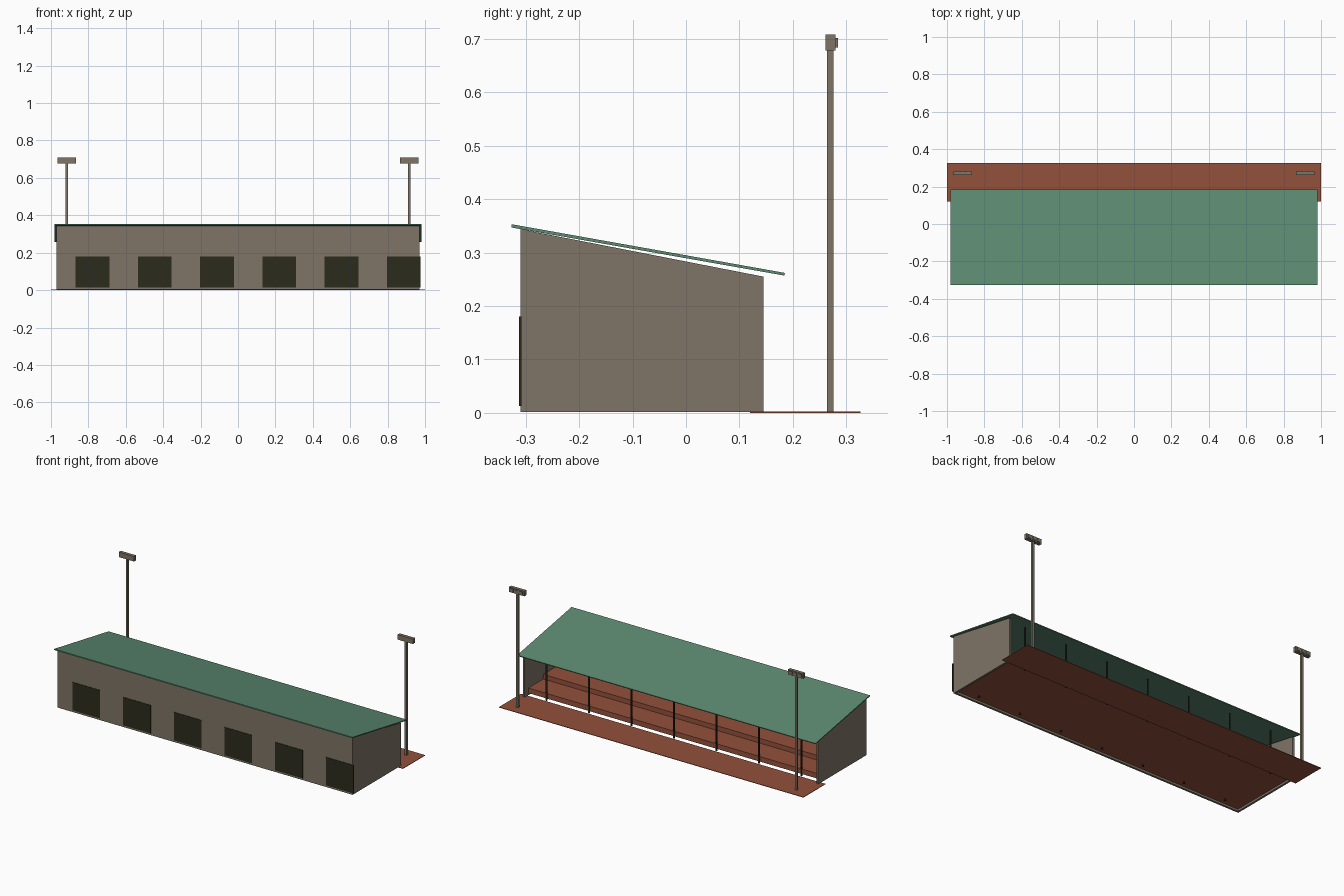
import bpy, bmesh, math

if "Cube" in bpy.data.objects:
    bpy.data.objects.remove(bpy.data.objects["Cube"])


def material(name, rgb):
    def lin(c):
        c /= 255
        return c / 12.92 if c <= 0.04045 else ((c + 0.055) / 1.055) ** 2.4
    m = bpy.data.materials.new(name)
    m.diffuse_color = (*[lin(c) for c in rgb], 1)
    m.use_nodes = True
    m.node_tree.nodes["Principled BSDF"].inputs["Base Color"].default_value = m.diffuse_color
    return m


TAUPE = material("taupe_wall", (126, 117, 102))
GREEN = material("green_roof", (93, 138, 114))
BRICK = material("brick_red", (147, 81, 60))
DARK = material("dark_opening", (43, 43, 29))


def prism(name, profile, x0, x1, mat):
    """Extrude a (y, z) profile along x."""
    bm = bmesh.new()
    face = bm.faces.new([bm.verts.new((x0, y, z)) for y, z in profile])
    ext = bmesh.ops.extrude_face_region(bm, geom=[face])
    verts = [v for v in ext["geom"] if isinstance(v, bmesh.types.BMVert)]
    bmesh.ops.translate(bm, verts=verts, vec=(x1 - x0, 0, 0))
    bmesh.ops.recalc_face_normals(bm, faces=bm.faces)
    me = bpy.data.meshes.new(name)
    bm.to_mesh(me)
    bm.free()
    me.materials.append(mat)
    ob = bpy.data.objects.new(name, me)
    bpy.context.collection.objects.link(ob)
    return ob


def box(name, x0, x1, y0, y1, z0, z1, mat):
    return prism(name, [(y0, z0), (y1, z0), (y1, z1), (y0, z1)], x0, x1, mat)


# paved apron along the open side
box("apron", -1, 1, 0.12, 0.327, 0, 0.003, BRICK)

# back wall and sloping end walls
box("back_wall", -0.97, 0.97, -0.31, -0.298, 0.002, 0.342, TAUPE)
for x0, x1 in ((-0.97, -0.958), (0.958, 0.97)):
    prism("end_wall", [(-0.31, 0.002), (0.145, 0.002), (0.145, 0.255), (-0.31, 0.344)],
          x0, x1, TAUPE)

# single-pitch roof sheet
prism("roof", [(-0.327, 0.347), (0.184, 0.257), (0.185, 0.262), (-0.326, 0.353)],
      -0.98, 0.98, GREEN)

# openings on the outer face of the back wall
for i in range(6):
    x = -0.868 + 0.3328 * i
    box("back_opening", x, x + 0.18, -0.3125, -0.3075, 0.013, 0.18, DARK)

# stepped terrace blocks, raised slightly clear of the ground
for i in range(3):
    y = 0.11 - 0.14 * i
    box("terrace_step", -0.958, 0.958, max(y - 0.14, -0.298), y,
        0.014, 0.044 + 0.028 * i, BRICK)

# two rows of slim roof posts
for y, top in ((0.112, 0.26), (-0.26, 0.332)):
    for i in range(-3, 4):
        x = i * 0.279
        box("roof_post", x - 0.0035, x + 0.0035, y - 0.0035, y + 0.0035,
            0.003, top, DARK)

# floodlight masts with lamp heads
for s in (-1, 1):
    x = s * 0.916
    box("light_mast", x - 0.006, x + 0.006, 0.264, 0.276, 0.002, 0.69, TAUPE)
    box("lamp_head", x - 0.05, x + 0.05, 0.261, 0.28, 0.678, 0.708, TAUPE)
    for k in (-1, 0, 1):
        c = x + k * 0.032
        box("lamp", c - 0.01, c + 0.01, 0.279, 0.284, 0.684, 0.702, TAUPE)
